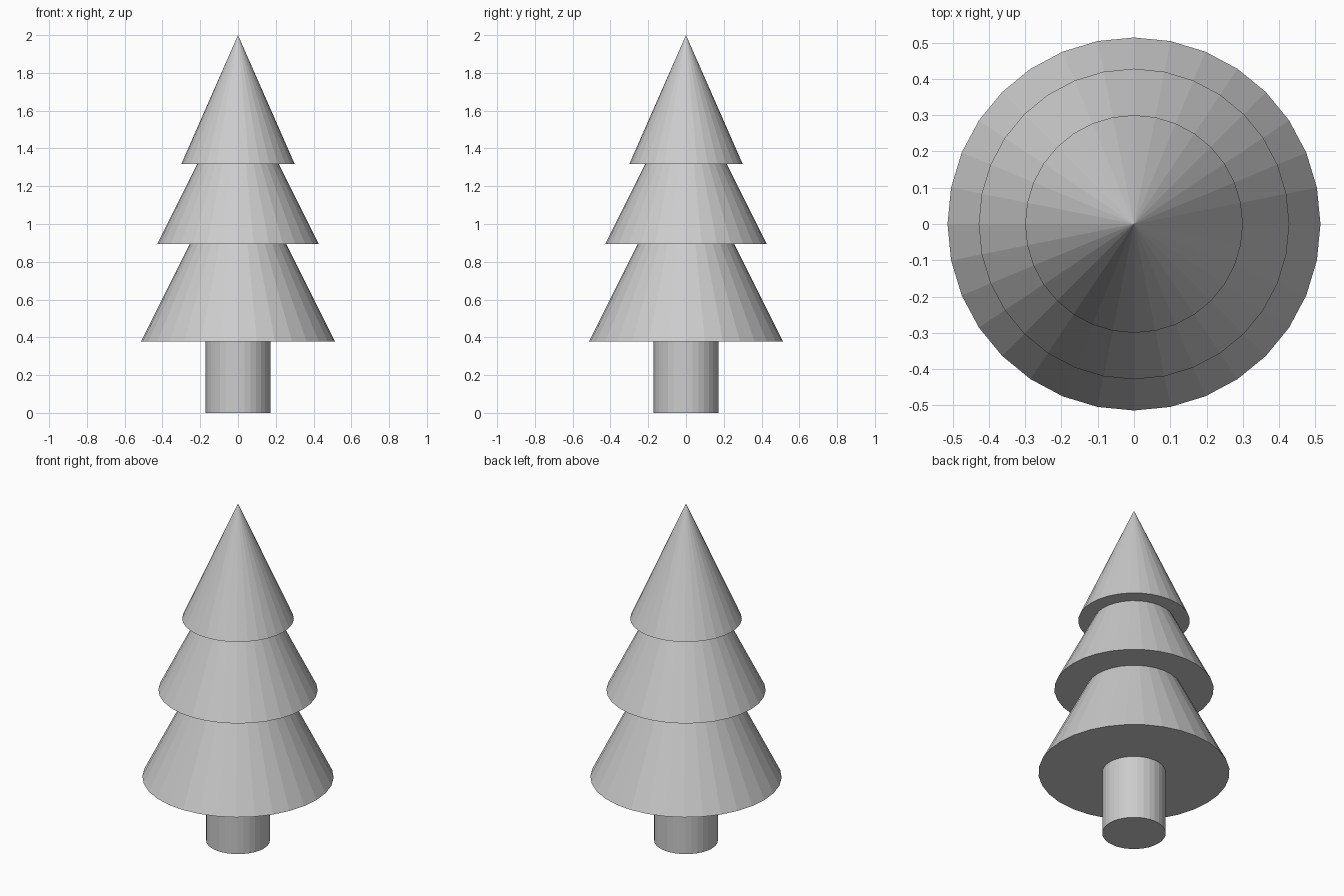
import bpy

if "Cube" in bpy.data.objects:
    bpy.data.objects.remove(bpy.data.objects["Cube"])

SIDES = 32


def add_cone(name, radius, z_bottom, z_top):
    bpy.ops.mesh.primitive_cone_add(
        vertices=SIDES, radius1=radius, radius2=0, depth=z_top - z_bottom,
        location=(0, 0, (z_bottom + z_top) / 2))
    bpy.context.object.name = name


# Trunk, its top buried in the lowest foliage tier
TRUNK_HEIGHT = 0.43
bpy.ops.mesh.primitive_cylinder_add(
    vertices=SIDES, radius=0.171, depth=TRUNK_HEIGHT,
    location=(0, 0, TRUNK_HEIGHT / 2))
bpy.context.object.name = "trunk"

# Three overlapping foliage tiers: name, radius, bottom, apex
for tier in (("foliage_lower", 0.514, 0.378, 1.406),
             ("foliage_middle", 0.428, 0.894, 1.75),
             ("foliage_top", 0.30, 1.318, 2.0)):
    add_cone(*tier)
